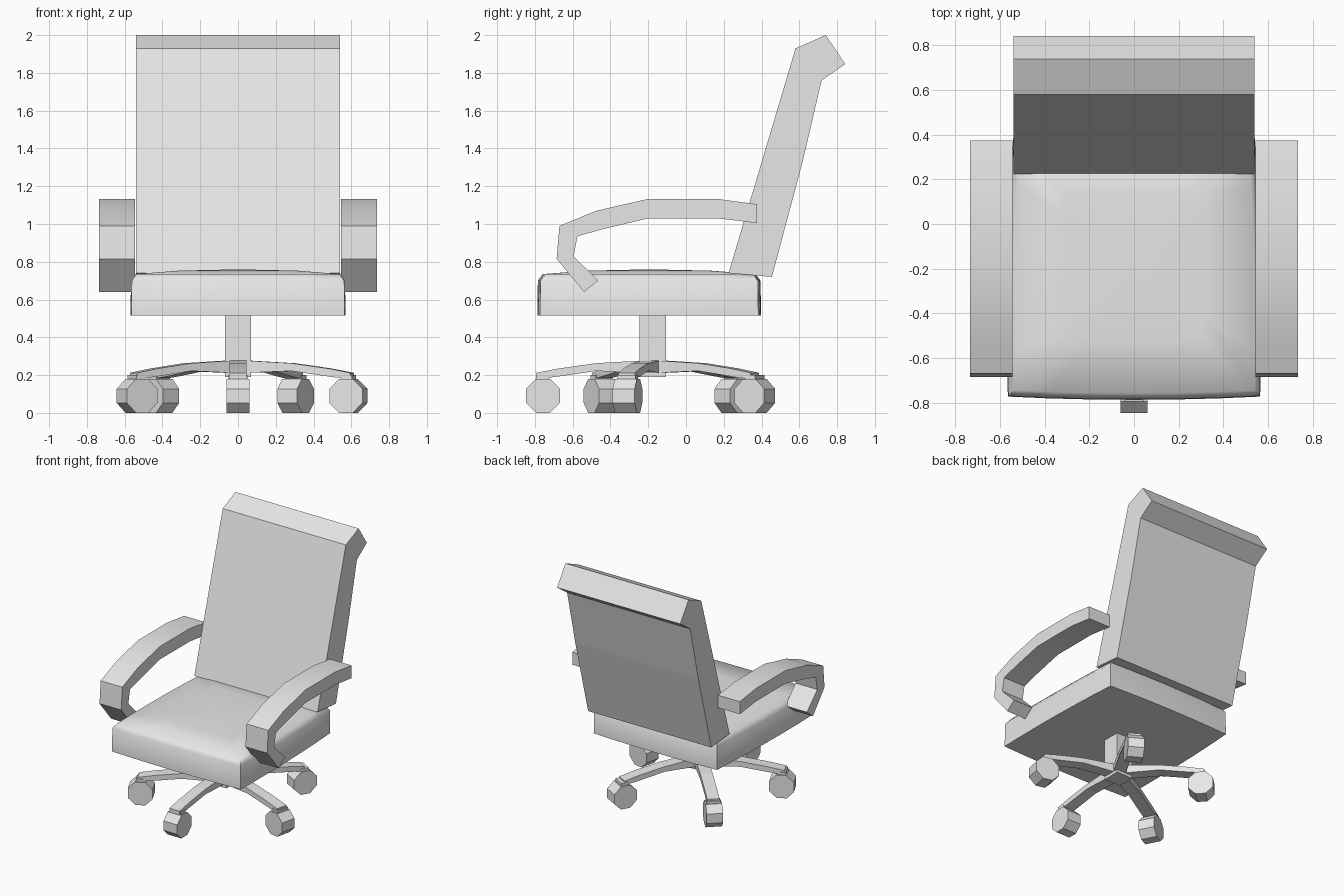
import bpy, bmesh, math
from mathutils import Matrix, Vector

cube = bpy.data.objects.get("Cube")
if cube:
    bpy.data.objects.remove(cube, do_unlink=True)

grey = bpy.data.materials.new("light_grey")
grey.use_nodes = True
grey.diffuse_color = (0.8, 0.8, 0.8, 1)
grey.node_tree.nodes["Principled BSDF"].inputs["Base Color"].default_value = (0.8, 0.8, 0.8, 1)


def finish(name, bm, smooth=None):
    bmesh.ops.recalc_face_normals(bm, faces=bm.faces)
    mesh = bpy.data.meshes.new(name)
    bm.to_mesh(mesh)
    bm.free()
    mesh.materials.append(grey)
    obj = bpy.data.objects.new(name, mesh)
    bpy.context.collection.objects.link(obj)
    if smooth:
        bpy.ops.object.select_all(action='DESELECT')
        obj.select_set(True)
        bpy.context.view_layer.objects.active = obj
        bpy.ops.object.shade_smooth_by_angle(angle=math.radians(smooth))
    return obj


def prism(name, profile, x0, x1, matrix=Matrix(), smooth=None):
    """Extrude a (y, z) profile from x0 to x1."""
    bm = bmesh.new()
    face = bm.faces.new([bm.verts.new((x0, y, z)) for y, z in profile])
    ext = bmesh.ops.extrude_face_region(bm, geom=[face])
    verts = [v for v in ext["geom"] if isinstance(v, bmesh.types.BMVert)]
    bmesh.ops.translate(bm, verts=verts, vec=(x1 - x0, 0, 0))
    bm.transform(matrix)
    return finish(name, bm, smooth)


# Backrest: reclined slab with a hooked headrest
prism("backrest", [(0.225, 0.74), (0.58, 1.93), (0.74, 2.0), (0.843, 1.847),
                   (0.718, 1.76), (0.615, 1.32), (0.455, 0.72)], -0.54, 0.54)

# Armrests: bent flat bands, one per side
arm = [(0.375, 1.105), (0.165, 1.133), (-0.2, 1.133), (-0.475, 1.07), (-0.67, 0.99),
       (-0.685, 0.815), (-0.54, 0.64), (-0.465, 0.70), (-0.595, 0.83), (-0.575, 0.935),
       (-0.45, 0.97), (-0.2, 1.03), (0.17, 1.03), (0.375, 1.005)]
for side, label in ((1, "left"), (-1, "right")):
    prism(label + "_armrest", arm, side * 0.545, side * 0.735, smooth=30)


# Seat cushion: bowed square rings closed by a low crown
def outline(steps=6):
    pts = []
    corners = [Vector(c) for c in ((-1, -1), (1, -1), (1, 1), (-1, 1))]
    for i, a in enumerate(corners):
        b = corners[(i + 1) % 4]
        for k in range(steps):
            p = a.lerp(b, k / steps)
            bow = 1 + 0.025 * (1 - (2 * k / steps - 1) ** 2)
            pts.append(p * bow)
    return pts


bm = bmesh.new()
rings = []
for z, s in ((0.515, 1), (0.70, 0.995), (0.735, 0.95), (0.753, 0.55)):
    ring = []
    for p in outline():
        y = -0.195 + 0.578 * p.y * s
        half = 0.553 - 0.012 * p.y
        ring.append(bm.verts.new((half * p.x * s, y, z)))
    rings.append(ring)
count = len(rings[0])
crown = bm.verts.new((0, -0.195, 0.76))
bm.faces.new(rings[0])
for i in range(count):
    j = (i + 1) % count
    for low, high in zip(rings, rings[1:]):
        bm.faces.new((low[i], low[j], high[j], high[i]))
    bm.faces.new((rings[-1][i], rings[-1][j], crown))
finish("seat_cushion", bm, 50)

# Square support column
hub = -0.175
prism("column", [(hub - 0.07, 0.19), (hub + 0.07, 0.19), (hub + 0.07, 0.54), (hub - 0.07, 0.54)],
      -0.07, 0.07)

# Five arched legs, each with an octagonal caster
leg = [(0, 0.28), (0.3, 0.263), (0.5, 0.235), (0.62, 0.212),
       (0.62, 0.178), (0.5, 0.193), (0.3, 0.222), (0, 0.21)]
radius = 0.09 / math.cos(math.pi / 8)
octagon = [(radius * math.cos((k + 0.5) * math.pi / 4),
            0.09 + radius * math.sin((k + 0.5) * math.pi / 4)) for k in range(8)]
for n, (angle, reach) in enumerate(((270, 0.582), (347, 0.6), (60.5, 0.62), (134, 0.6), (207, 0.6))):
    turn = Matrix.Translation((0, hub, 0)) @ Matrix.Rotation(math.radians(angle - 90), 4, 'Z')
    prism(f"leg_{n + 1}", leg, -0.045, 0.045, turn)
    prism(f"caster_{n + 1}", [(y + reach, z) for y, z in octagon], -0.06, 0.06, turn)
    prism(f"caster_stem_{n + 1}", [(reach - 0.03, 0.16), (reach + 0.03, 0.16),
                                   (reach + 0.03, 0.2), (reach - 0.03, 0.2)], -0.05, 0.05, turn)
